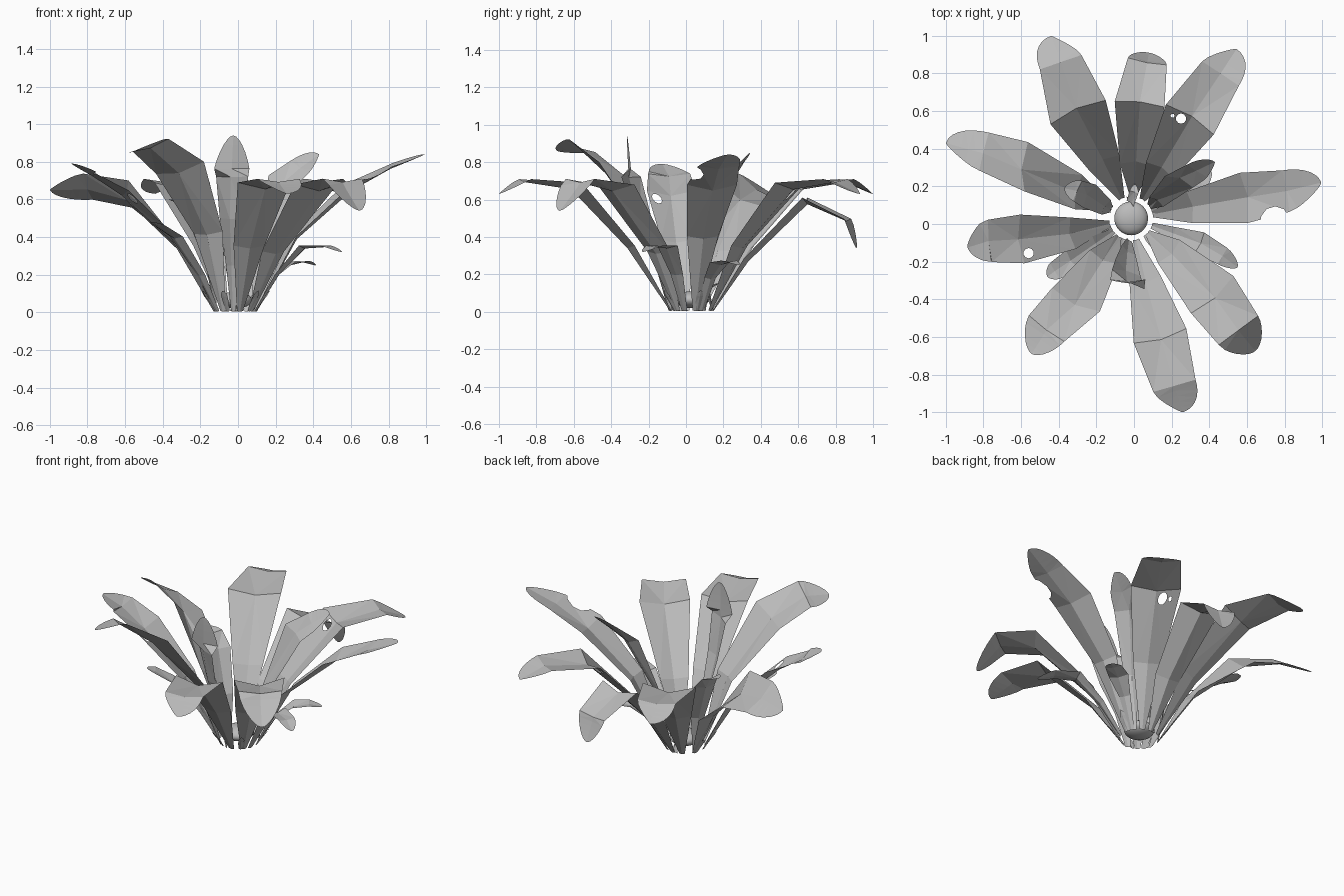
import bpy, bmesh, math
from mathutils import Vector, Matrix

cube = bpy.data.objects.get("Cube")
if cube:
    bpy.data.objects.remove(cube, do_unlink=True)

# One plain grey for the whole plant
grey = bpy.data.materials.new("leaf_grey")
grey.use_nodes = True
COLOUR = (0.5, 0.5, 0.5, 1)
grey.diffuse_color = COLOUR
grey.node_tree.nodes["Principled BSDF"].inputs["Base Color"].default_value = COLOUR

CENTRE = Vector((-0.015, 0.03, 0))
UP = Vector((0, 0, 1))


def finish(bm, name):
    mesh = bpy.data.meshes.new(name)
    bm.to_mesh(mesh)
    bm.free()
    mesh.materials.append(grey)
    ob = bpy.data.objects.new(name, mesh)
    bpy.context.collection.objects.link(ob)
    return ob


def punch(bm, x, y, radius, sides=10):
    """Cut a round opening straight down through a leaf."""
    c = Vector((x, y, 0))
    for i in range(sides):
        a = 2 * math.pi * i / sides
        n = Vector((math.cos(a), math.sin(a), 0))
        near = [f for f in bm.faces
                if (f.calc_center_median().xy - c.xy).length < 0.35]
        geom = near + list({e for f in near for e in f.edges}) \
            + list({v for f in near for v in f.verts})
        bmesh.ops.bisect_plane(bm, geom=geom, plane_co=c + n * radius,
                               plane_no=n, dist=1e-5)
    inside = [f for f in bm.faces
              if (f.calc_center_median().xy - c.xy).length < radius]
    bmesh.ops.delete(bm, geom=inside, context='FACES')


def leaf(name, rows, tip, roll=0, yaw=0, lean=0, base_width=0.016, holes=()):
    """Creased blade: rows are (x, y, z, half width). The tip is rounder on
    its left for lean > 0 and on its right for lean < 0."""
    pts = [Vector(r[:3]) for r in rows]
    widths = [(r[3], r[3]) for r in rows]
    out = Vector((pts[0].x, pts[0].y, 0)) - CENTRE
    pts.insert(0, CENTRE + out.normalized() * 0.115 + UP * 0.006)
    widths.insert(0, (base_width, base_width))
    tip = Vector(tip)
    fold, w = pts[-1], rows[-1][3]
    # Curved tip, full on one side and slim on the other
    for t in (0.2, 0.4, 0.6, 0.78, 0.9, 0.97):
        full, slim = math.sqrt(1 - t ** 2.6), 1 - t ** 1.3
        k = (1 + lean) / 2
        pts.append(fold.lerp(tip, t))
        widths.append((w * (slim + (full - slim) * k),
                       w * (full + (slim - full) * k)))
    bm = bmesh.new()
    strips = []
    for i, (p, (wl, wr)) in enumerate(zip(pts, widths)):
        a, b = pts[max(i - 1, 0)], pts[min(i + 1, len(pts) - 1)]
        along = (b - a).normalized()
        side = UP.cross(Vector((along.x, along.y, 0))).normalized()
        side = Matrix.Rotation(math.radians(yaw), 3, 'Z') @ side
        normal = along.cross(side).normalized()
        r = math.radians(roll) * min(i / 2, 1)
        side = side * math.cos(r) + normal * math.sin(r)
        normal = along.cross(side).normalized()
        # Deep gutter on the stalk, almost flat from the last fold on
        crease = 0.2 if i < len(rows) else 0.06
        strips.append([bm.verts.new(q) for q in
                       (p + side * wl + normal * wl * 0.08,
                        p - normal * min(wl, wr) * crease,
                        p - side * wr + normal * wr * 0.08)])
    for s, n in zip(strips, strips[1:]):
        for k in (0, 1):
            bm.faces.new((s[k], s[k + 1], n[k + 1], n[k]))
    end = bm.verts.new(tip)
    for k in (0, 1):
        bm.faces.new((strips[-1][k], strips[-1][k + 1], end))
    bmesh.ops.triangulate(bm, faces=bm.faces[:])
    for h in holes:
        punch(bm, *h)
    bmesh.ops.recalc_face_normals(bm, faces=bm.faces[:])
    if sum(f.normal.z for f in bm.faces) < 0:
        bmesh.ops.reverse_faces(bm, faces=bm.faces[:])
    return finish(bm, name)


# Long outer leaves
leaf("back_right_leaf", [(-0.16, 0.33, 0.35, 0.09), (-0.30, 0.60, 0.68, 0.16),
     (-0.39, 0.86, 0.70, 0.117)], (-0.44, 1.0, 0.63), lean=1)
leaf("back_leaf", [(0.01, 0.32, 0.28, 0.085), (0.03, 0.64, 0.60, 0.133),
     (0.07, 0.86, 0.49, 0.105)], (0.08, 0.91, 0.34))
leaf("back_left_leaf", [(0.14, 0.29, 0.35, 0.085), (0.30, 0.56, 0.68, 0.15),
     (0.46, 0.80, 0.70, 0.117)], (0.545, 0.93, 0.63), lean=-0.8,
     holes=[(0.25, 0.56, 0.026), (0.205, 0.575, 0.01)])
leaf("left_leaf", [(0.30, 0.09, 0.40, 0.085), (0.59, 0.14, 0.67, 0.135),
     (0.81, 0.175, 0.77, 0.112)], (0.995, 0.22, 0.84), lean=0.6,
     holes=[(0.75, 0.015, 0.075)])
leaf("front_left_leaf", [(0.19, -0.15, 0.32, 0.085), (0.42, -0.38, 0.67, 0.15),
     (0.555, -0.565, 0.70, 0.13)], (0.645, -0.675, 0.54))
leaf("front_leaf", [(0.06, -0.30, 0.35, 0.085), (0.14, -0.60, 0.68, 0.145),
     (0.215, -0.86, 0.70, 0.117)], (0.26, -1.0, 0.63), lean=0.8)
leaf("front_right_leaf", [(-0.16, -0.18, 0.42, 0.085), (-0.31, -0.41, 0.76, 0.145),
     (-0.465, -0.56, 0.88, 0.122)], (-0.545, -0.69, 0.86), roll=18)
leaf("right_leaf", [(-0.33, -0.05, 0.38, 0.085), (-0.60, -0.08, 0.64, 0.13),
     (-0.77, -0.09, 0.73, 0.113)], (-0.885, -0.125, 0.79), lean=0.4,
     holes=[(-0.56, -0.155, 0.026)])
leaf("right_rear_leaf", [(-0.30, 0.17, 0.34, 0.095), (-0.58, 0.30, 0.62, 0.15),
     (-0.80, 0.38, 0.66, 0.125)], (-1.0, 0.43, 0.65), roll=34, lean=-0.8)

# Upright and short inner leaves
leaf("upright_leaf", [(-0.03, -0.14, 0.25, 0.045), (-0.035, -0.235, 0.50, 0.08),
     (-0.035, -0.30, 0.72, 0.10)], (-0.025, -0.315, 0.94), yaw=-33)
leaf("inner_left_leaf", [(0.12, 0.12, 0.35, 0.045), (0.24, 0.23, 0.70, 0.085),
     (0.33, 0.28, 0.77, 0.07)], (0.43, 0.33, 0.84), roll=35, lean=0.8)
leaf("low_front_left_leaf", [(0.21, -0.05, 0.20, 0.035), (0.35, -0.10, 0.35, 0.06),
     (0.47, -0.17, 0.35, 0.05)], (0.55, -0.23, 0.32))
leaf("low_back_left_leaf", [(0.18, 0.13, 0.18, 0.035), (0.27, 0.18, 0.26, 0.06),
     (0.35, 0.23, 0.27, 0.05)], (0.41, 0.28, 0.25))
leaf("low_front_right_leaf", [(-0.20, -0.10, 0.20, 0.04), (-0.33, -0.19, 0.40, 0.06),
     (-0.42, -0.25, 0.46, 0.05)], (-0.46, -0.28, 0.48))
leaf("inner_right_leaf", [(-0.15, 0.09, 0.25, 0.045), (-0.24, 0.15, 0.50, 0.07),
     (-0.30, 0.175, 0.58, 0.06)], (-0.37, 0.19, 0.60))

# Tiny sprouts around the root
for i, deg in enumerate((85, 160, 205, 250, 310, 15)):
    d = Vector((math.cos(math.radians(deg)), math.sin(math.radians(deg)), 0))
    p, q, t = (CENTRE + d * r + UP * z
               for r, z in ((0.14, 0.045), (0.17, 0.085), (0.19, 0.115)))
    leaf(f"sprout_{i + 1}", [(*p, 0.016), (*q, 0.018)], t, base_width=0.01)

# Rounded crown in the middle
bm = bmesh.new()
bmesh.ops.create_uvsphere(bm, u_segments=24, v_segments=12, radius=0.09)
for v in bm.verts:
    v.co = Vector((v.co.x, v.co.y, v.co.z * 0.5)) + CENTRE + UP * 0.065
crown = finish(bm, "crown")
crown.data.polygons.foreach_set("use_smooth", [True] * len(crown.data.polygons))

# Curled shoot on top of the crown
leaf("crown_shoot", [(-0.02, 0.11, 0.12, 0.024), (0.0, 0.17, 0.15, 0.024)],
     (0.005, 0.21, 0.14), base_width=0.02)
